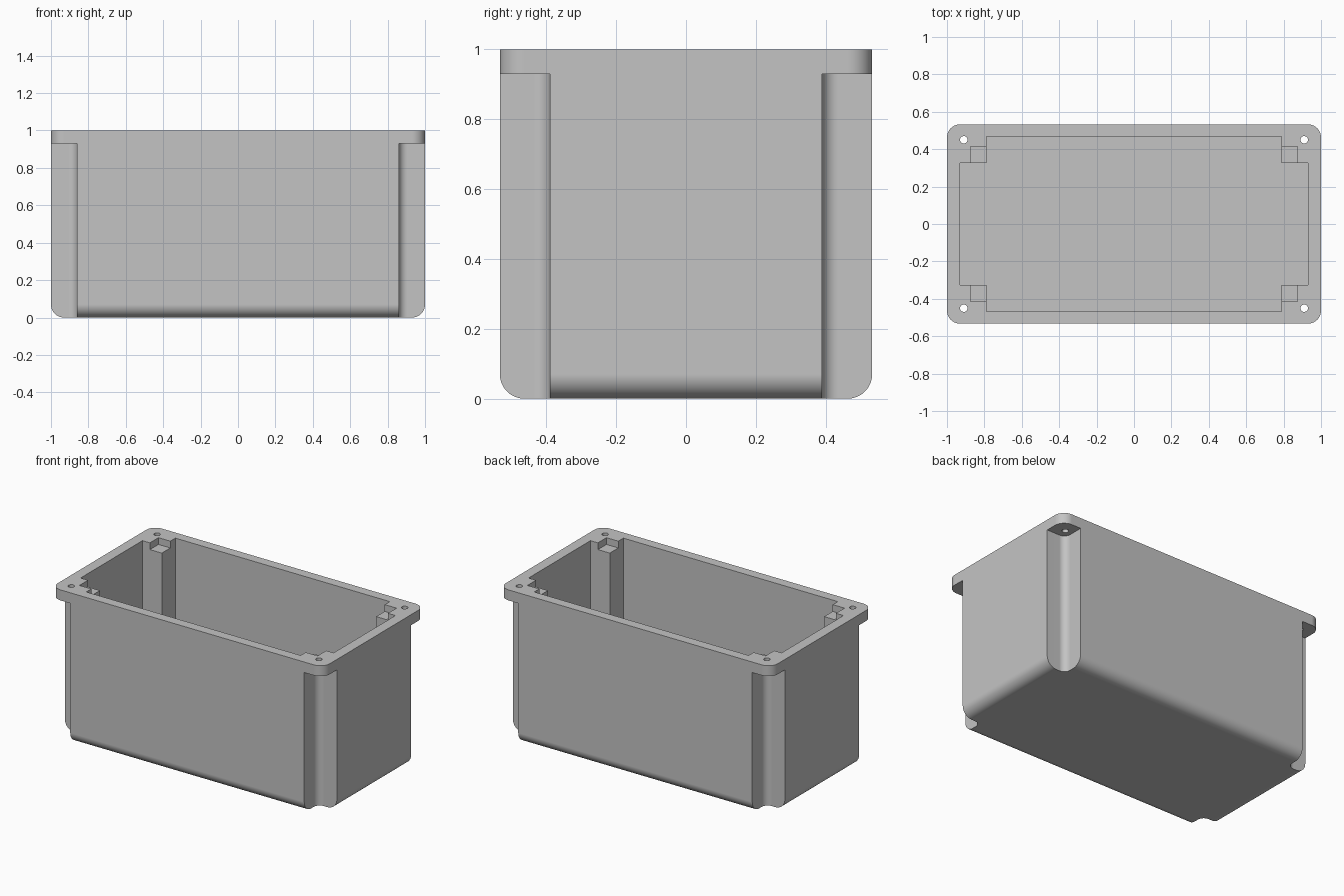
import bpy
import bmesh
from math import radians, cos, sin, pi

if "Cube" in bpy.data.objects:
    bpy.data.objects.remove(bpy.data.objects["Cube"], do_unlink=True)

HX, HY, H = 1.0, 0.533, 1.0      # half length, half width, height
R = 0.07                         # outer rounding
NX, NY, NZ = 0.86, 0.39, 0.93    # corner recess walls and flange underside
NR = 0.045                       # recess inner fillet
FLOOR = 0.07

grey = bpy.data.materials.new("grey plastic")
grey.use_nodes = True
grey.diffuse_color = (0.55, 0.55, 0.55, 1)
grey.node_tree.nodes["Principled BSDF"].inputs["Base Color"].default_value = (0.55, 0.55, 0.55, 1)


def prism(name, outline, z0, z1, round_edges=False):
    """Extrude an xy outline from z0 to z1."""
    bm = bmesh.new()
    face = bm.faces.new([bm.verts.new((x, y, z0)) for x, y in outline])
    ext = bmesh.ops.extrude_face_region(bm, geom=[face])
    top = [v for v in ext["geom"] if isinstance(v, bmesh.types.BMVert)]
    bmesh.ops.translate(bm, verts=top, vec=(0, 0, z1 - z0))
    if round_edges:
        # every edge except the rim
        edges = [e for e in bm.edges if min(v.co.z for v in e.verts) < z0 + 1e-4]
        bmesh.ops.bevel(bm, geom=edges, offset=R, segments=10, profile=0.5, affect='EDGES')
    bmesh.ops.recalc_face_normals(bm, faces=bm.faces)
    mesh = bpy.data.meshes.new(name)
    bm.to_mesh(mesh)
    bm.free()
    mesh.materials.append(grey)
    ob = bpy.data.objects.new(name, mesh)
    bpy.context.collection.objects.link(ob)
    return ob


def rect(x, y):
    return [(-x, -y), (x, -y), (x, y), (-x, y)]


# Housing block with rounded sides and bottom
housing = prism("housing", rect(HX, HY), 0, H, round_edges=True)
cutters = []

# Cross-shaped cavity that leaves posts in the corners
ax, ay, bx, by = 0.93, 0.325, 0.788, 0.468
quarter = [(ax, ay), (bx, ay), (bx, by)]
cross = []
for sx, sy in ((1, 1), (-1, 1), (-1, -1), (1, -1)):
    pts = [(sx * x, sy * y) for x, y in quarter]
    cross += pts if sx * sy > 0 else pts[::-1]
cutters.append(prism("cavity_cutter", cross, FLOOR, H + 0.1))

# Shallow step on top of the posts
cutters.append(prism("step_cutter", rect(0.875, 0.415), H - 0.045, H + 0.2))

# Outer corner recesses and screw holes
fillet = [(NX + NR - NR * cos(a), NY + NR - NR * sin(a))
          for a in (i * pi / 16 for i in range(9))]
recess = [(NX, 0.7)] + fillet + [(1.2, NY), (1.2, 0.7)]
hole = [(0.91 + 0.02 * cos(i * pi / 12), 0.45 + 0.02 * sin(i * pi / 12)) for i in range(24)]
for sx in (1, -1):
    for sy in (1, -1):
        cutters.append(prism("recess_cutter", [(sx * x, sy * y) for x, y in recess], -0.1, NZ))
        cutters.append(prism("hole_cutter", [(sx * x, sy * y) for x, y in hole], 0.9, H + 0.1))

# Cut the housing
bpy.ops.object.select_all(action='DESELECT')
bpy.context.view_layer.objects.active = housing
housing.select_set(True)
for cutter in cutters:
    mod = housing.modifiers.new("cut", 'BOOLEAN')
    mod.operation = 'DIFFERENCE'
    mod.solver = 'EXACT'
    mod.object = cutter
    bpy.ops.object.modifier_apply(modifier=mod.name)
    bpy.data.objects.remove(cutter, do_unlink=True)

# Smooth fillets, flat walls
bpy.ops.object.shade_smooth_by_angle(angle=radians(30))
weighted = housing.modifiers.new("flat_walls", 'WEIGHTED_NORMAL')
weighted.keep_sharp = True
